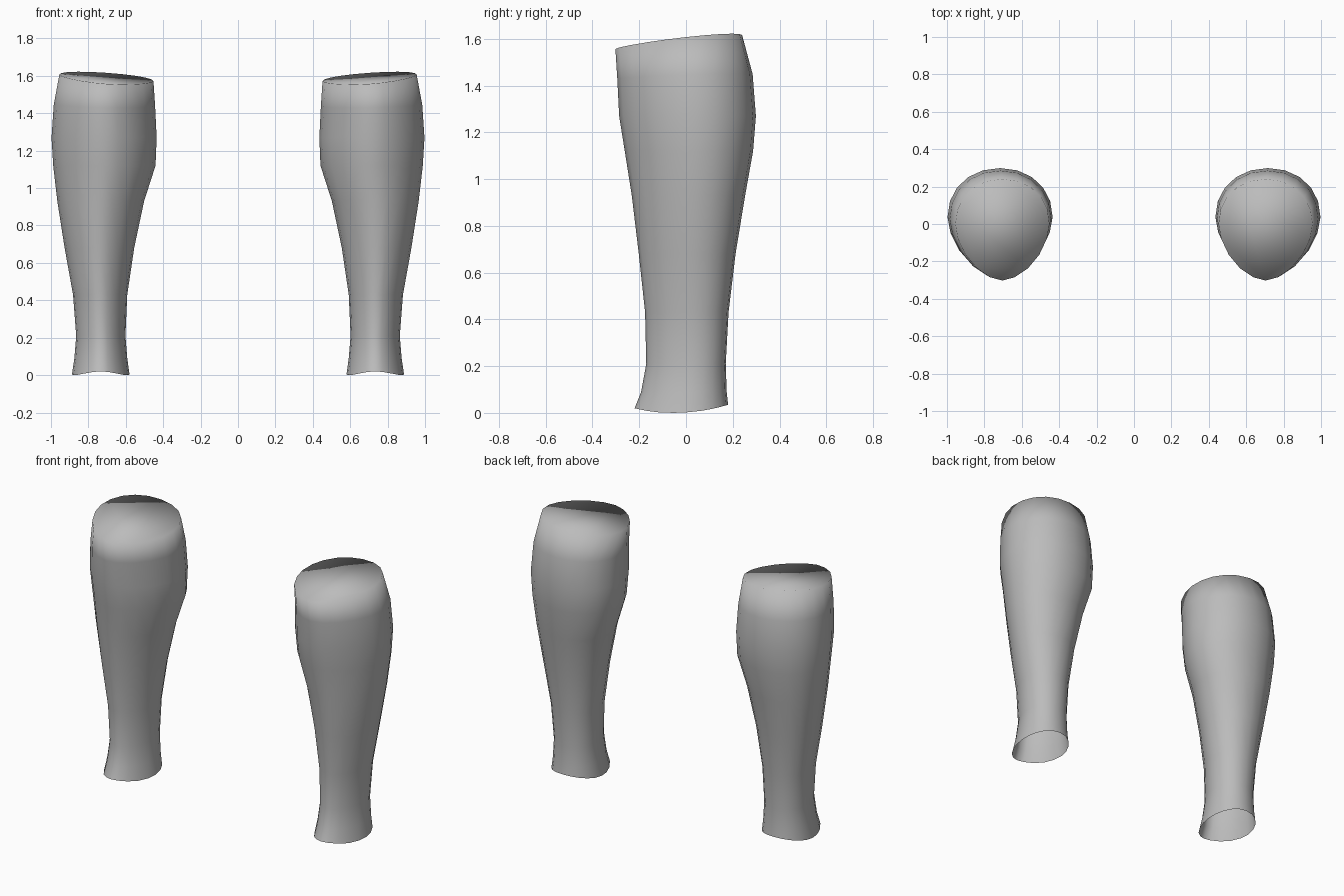
import bpy, bmesh, math

if "Cube" in bpy.data.objects:
    bpy.data.objects.remove(bpy.data.objects["Cube"])

SEGMENTS = 20
# Rings: height, inner x, outer x, front y, back y, tilt (0 level .. 1 full)
RINGS = [
    (0.00, 0.58, 0.888, -0.220, 0.180, 0),
    (0.09, 0.592, 0.875, -0.192, 0.174, 0),
    (0.21, 0.602, 0.865, -0.170, 0.170, 0),
    (0.43, 0.592, 0.882, -0.175, 0.182, 0),
    (0.68, 0.555, 0.927, -0.202, 0.212, 0),
    (0.93, 0.502, 0.966, -0.232, 0.253, 0),
    (1.12, 0.441, 0.988, -0.262, 0.287, 0),
    (1.27, 0.435, 0.997, -0.286, 0.299, 0),
    (1.44, 0.443, 0.985, -0.294, 0.285, 0.3),
    (1.59, 0.452, 0.955, -0.302, 0.240, 1),
]

grey = bpy.data.materials.new("plain grey")
grey.diffuse_color = (0.5, 0.5, 0.5, 1)
grey.use_nodes = True
grey.node_tree.nodes["Principled BSDF"].inputs["Base Color"].default_value = grey.diffuse_color


def power(v, e):
    return math.copysign(abs(v) ** e, v)


def hem(s):
    """Wavy bottom edge, lowest just ahead of the sides."""
    return 0.035 * (s + 0.4) ** 2 / 1.96 if s > -0.4 else 0.02 * (s + 0.4) ** 2 / 0.36


def make_leg(name, side):
    bm = bmesh.new()
    loops = []
    for i, (z, x0, x1, y0, y1, tilt) in enumerate(RINGS):
        cx, rx = (x0 + x1) / 2, (x1 - x0) / 2
        cy = (y0 + y1) / 2 + 0.03
        loop = []
        for k in range(SEGMENTS):
            a = math.tau * k / SEGMENTS
            c, s = math.cos(a), math.sin(a)
            # egg section: full at the back, narrower at the shin
            e = 0.95 if s > 0 else 1.15
            x = rx * power(c, e)
            y = cy + power(s, e) * ((y1 - cy) if s > 0 else (cy - y0))
            h = z + tilt * (0.11 * y + 0.07 * x)
            if i == 0:
                h += hem(s)
            loop.append(bm.verts.new((side * (cx + x), y, h)))
        loops.append(loop)
    # side wall, open at the ankle
    for low, high in zip(loops, loops[1:]):
        for k in range(SEGMENTS):
            n = (k + 1) % SEGMENTS
            bm.faces.new((low[k], low[n], high[n], high[k]))
    # sloping cap below the knee
    bm.faces.new(loops[-1])
    if side < 0:
        bmesh.ops.reverse_faces(bm, faces=bm.faces[:])
    for f in bm.faces:
        f.smooth = True
    mesh = bpy.data.meshes.new(name)
    bm.to_mesh(mesh)
    bm.free()
    mesh.materials.append(grey)
    bpy.context.collection.objects.link(bpy.data.objects.new(name, mesh))


make_leg("right_lower_leg", 1)
make_leg("left_lower_leg", -1)
